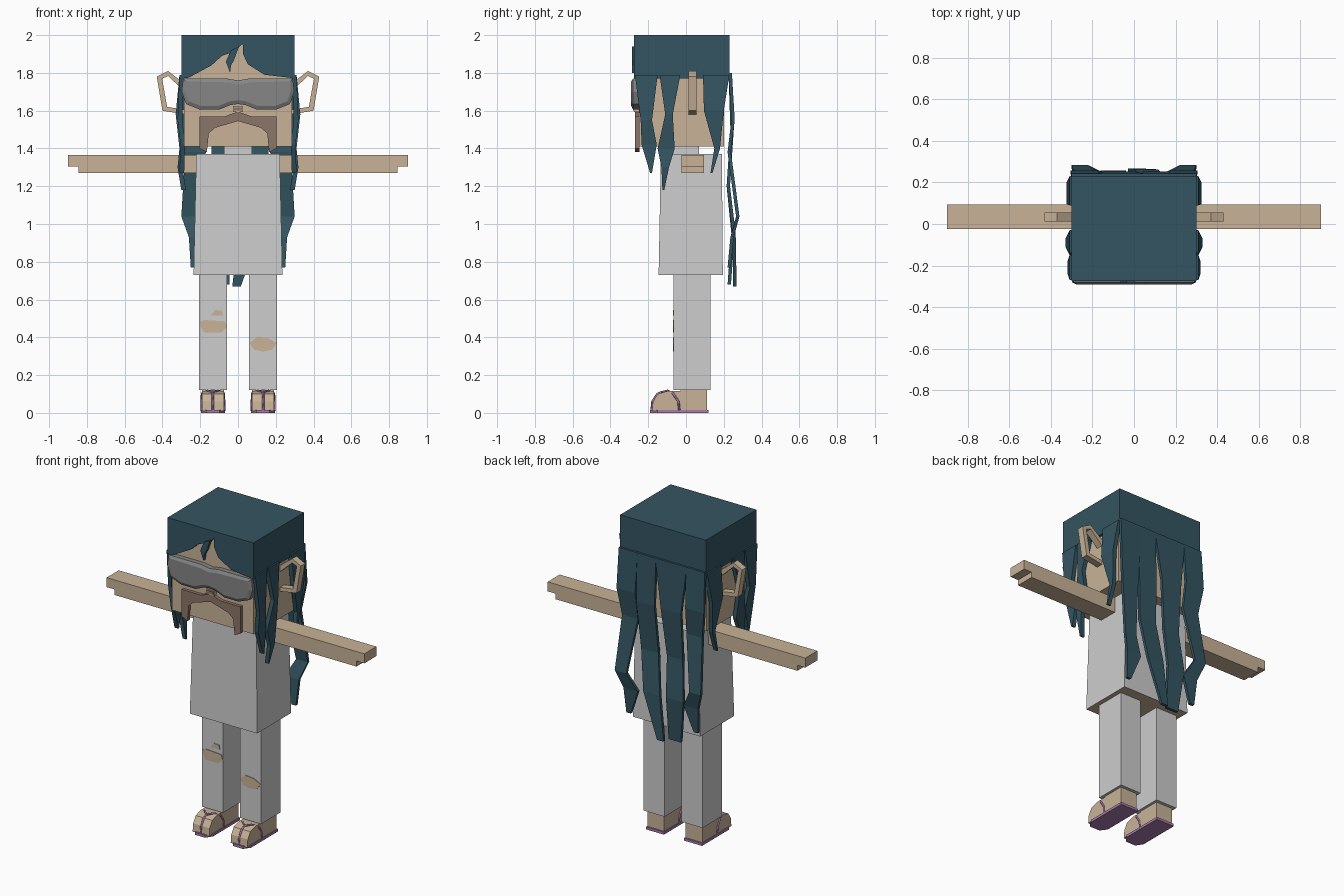
import bpy
import bmesh
from mathutils import Vector

cube = bpy.data.objects.get("Cube")
if cube:
    bpy.data.objects.remove(cube, do_unlink=True)


def material(name, r, g, b):
    mat = bpy.data.materials.new(name)
    mat.use_nodes = True
    mat.diffuse_color = (r, g, b, 1)
    shader = next(n for n in mat.node_tree.nodes if n.type == "BSDF_PRINCIPLED")
    shader.inputs["Base Color"].default_value = (r, g, b, 1)
    return mat


skin = material("skin", .58, .45, .31)
hair = material("teal_hair", .034, .09, .12)
cloth = material("pale_grey_cloth", .61, .61, .61)
lens = material("grey_lens", .24, .24, .24)
brown = material("brown_moustache", .26, .18, .14)
purple = material("purple_sandal", .4, .2, .42)


def finish(name, bm, *mats):
    bmesh.ops.recalc_face_normals(bm, faces=bm.faces)
    mesh = bpy.data.meshes.new(name)
    bm.to_mesh(mesh)
    bm.free()
    for mat in mats:
        mesh.materials.append(mat)
    obj = bpy.data.objects.new(name, mesh)
    bpy.context.collection.objects.link(obj)
    return obj


def box(name, xs, ys, zs, mat):
    bm = bmesh.new()
    bmesh.ops.create_cube(bm, size=1)
    for v in bm.verts:
        v.co = [rng[0] if c < 0 else rng[1] for c, rng in zip(v.co, (xs, ys, zs))]
    return finish(name, bm, mat)


def prism(name, outline, axis, start, end, mat, inset=None):
    """Extrude an outline (x,z when axis is y; y,z when axis is x)."""
    def place(p, d):
        return Vector((p[0], d, p[1]) if axis == "y" else (d, p[0], p[1]))
    bm = bmesh.new()
    a = [bm.verts.new(place(p, start)) for p in outline]
    b = [bm.verts.new(place(p, end)) for p in outline]
    front = bm.faces.new(a)
    bm.faces.new(b[::-1])
    for i in range(len(a)):
        j = (i + 1) % len(a)
        bm.faces.new((a[i], b[i], b[j], a[j]))
    if inset:
        bmesh.ops.recalc_face_normals(bm, faces=bm.faces)
        bmesh.ops.inset_region(bm, faces=[front], thickness=inset, depth=inset / 2)
    return finish(name, bm, mat)


def lock(name, stations, axis, thick, side=1):
    """Ribbon of hair; each station is (near edge, far edge, offset, height)."""
    bm = bmesh.new()
    rings = []
    for a, b, off, z in stations:
        ring = []
        for u, d in ((a, off), (b, off), (b, off + thick), (a, off + thick)):
            x, y = (u, d) if axis == "y" else (d, u)
            ring.append(bm.verts.new((x * side, y, z)))
        rings.append(ring)
    for r, s in zip(rings, rings[1:]):
        for i in range(4):
            j = (i + 1) % 4
            bm.faces.new((r[i], r[j], s[j], s[i]))
    bm.faces.new(rings[0])
    bm.faces.new(rings[-1])
    return finish(name, bm, hair)


def flip(points, side):
    return [(x * side, z) for x, z in points]


def symmetric(points):
    return points + [(-x, z) for x, z in reversed(points) if x]


# Head, neck and hair cap
box("head", (-.285, .285), (-.25, .2), (1.41, 1.97), skin)
box("neck", (-.075, .075), (-.065, .07), (1.35, 1.42), cloth)
box("hair_cap", (-.3, .3), (-.245, .23), (1.77, 2), hair)
prism("fringe", [(-.3, 2), (-.3, 1.77), (-.26, 1.775), (-.14, 1.84), (-.085, 1.89),
                 (-.015, 1.915), (.025, 1.955), (.026, 1.9), (.053, 1.845),
                 (.14, 1.79), (.27, 1.775), (.3, 1.77), (.3, 2)], "y", -.275, -.245, hair)
prism("forehead_lock", [(-.037, 1.92), (-.064, 1.86), (-.042, 1.8), (-.037, 1.84),
                        (-.02, 1.87), (.005, 1.94)], "y", -.285, -.265, hair)

# Side and back locks
lock_shapes = {
    "temple_lock": [(-.27, -.15, .285, 1.79), (-.24, -.18, .295, 1.55),
                    (-.235, -.155, .28, 1.42), (-.19, -.18, .285, 1.27)],
    "cheek_lock": [(-.14, -.03, .285, 1.79), (-.11, -.07, .305, 1.58),
                   (-.15, -.06, .285, 1.4), (-.13, -.09, .295, 1.3),
                   (-.125, -.115, .275, 1.18)],
    "nape_lock": [(.09, .23, .285, 1.79), (.095, .2, .3, 1.6),
                  (.15, .18, .285, 1.4), (.13, .14, .29, 1.27)],
}
outer_lock = [(.17, .3, .225, 1.8), (.175, .305, .24, 1.55), (.17, .28, .22, 1.38),
              (.22, .3, .265, 1.04), (.16, .26, .235, .93), (.22, .25, .22, .77)]
for side, label in ((1, "left"), (-1, "right")):
    for name, stations in lock_shapes.items():
        lock(f"{label}_{name}", stations, "x", .025, side)
    lock(f"{label}_outer_back_lock", outer_lock, "y", .018, side)
lock("inner_back_lock_left", [(.04, .175, .225, 1.8), (.045, .17, .235, 1.5),
                              (.03, .15, .215, 1.2), (0, .115, .245, .95),
                              (-.03, .015, .25, .67)], "y", .018)
lock("inner_back_lock_right", [(-.175, .045, .225, 1.8), (-.14, 0, .235, 1.5),
                               (-.14, -.03, .215, 1.2), (-.16, -.04, .24, .95),
                               (-.13, -.045, .22, .68)], "y", .018)

# Face details
glasses = symmetric([(0, 1.76), (.06, 1.77), (.29, 1.77), (.298, 1.7), (.275, 1.635),
                     (.2, 1.605), (.1, 1.605), (.04, 1.63), (0, 1.635)])
prism("glasses", glasses, "y", -.28, -.245, lens, inset=.02)
box("nose", (-.026, .026), (-.275, -.24), (1.592, 1.625), skin)
prism("nose_tip", symmetric([(0, 1.618), (.02, 1.618), (.02, 1.6), (0, 1.6)]),
      "y", -.28, -.274, brown)
moustache = symmetric([(0, 1.595), (.07, 1.57), (.205, 1.57), (.205, 1.4), (.165, 1.38),
                       (.155, 1.48), (.12, 1.51), (0, 1.545)])
prism("moustache", moustache, "y", -.27, -.245, brown)

# Torso with a bare underside
torso = box("torso", (-.235, .235), (-.145, .195), (.73, 1.37), cloth)
for v in torso.data.vertices:
    if v.co.z > 1:
        v.co.x *= .94
        v.co.y += .012 if v.co.y < 0 else -.005
torso.data.materials.append(skin)
for face in torso.data.polygons:
    if face.normal.z < -.9:
        face.material_index = 1

# Limbs and ears
ear = [(.28, 1.74), (.37, 1.81), (.43, 1.78), (.4, 1.6), (.28, 1.58),
       (.28, 1.605), (.375, 1.62), (.402, 1.77), (.37, 1.783), (.28, 1.7)]
arm = [(.2, 1.365), (.9, 1.365), (.9, 1.305), (.845, 1.305), (.845, 1.27), (.2, 1.27)]
foot = [(.11, .01), (.11, .125), (-.03, .125), (-.03, .115), (-.1, .115),
        (-.15, .1), (-.175, .06), (-.18, .01)]
for side, label in ((1, "left"), (-1, "right")):
    prism(f"{label}_ear", flip(ear, side), "y", .012, .055, skin)
    prism(f"{label}_arm", flip(arm, side), "y", -.025, .095, skin)
    mid = side * .133
    box(f"{label}_leg", (mid - .074, mid + .074), (-.065, .13), (.12, .735), cloth)
    prism(f"{label}_foot", foot, "x", mid - .058, mid + .058, skin)
    # Sandal sole with cut front corners
    sole = bmesh.new()
    rim = [sole.verts.new((mid + x, y, 0)) for x, y in
           ((-.063, .12), (.063, .12), (.063, -.15), (.035, -.19), (-.035, -.19), (-.063, -.15))]
    base = sole.faces.new(rim)
    top = bmesh.ops.extrude_face_region(sole, geom=[base])["geom"]
    for v in top:
        if isinstance(v, bmesh.types.BMVert):
            v.co.z = .016
    finish(f"{label}_sole", sole, purple)
    # Sandal straps
    straps = bpy.data.curves.new(f"{label}_straps", "CURVE")
    straps.dimensions = "3D"
    straps.bevel_depth = .006
    straps.bevel_resolution = 0
    paths = [[(s * .06, -.035, .01), (s * .06, -.04, .06), (s * .058, -.07, .105),
              (s * .03, -.1, .118), (0, -.125, .112)] for s in (-1, 1)]
    paths.append([(0, -.125, .112), (0, -.152, .1), (0, -.178, .06), (0, -.183, .01)])
    for path in paths:
        spline = straps.splines.new("POLY")
        spline.points.add(len(path) - 1)
        for point, (x, y, z) in zip(spline.points, path):
            point.co = (mid + x, y, z, 1)
    straps.materials.append(purple)
    strap_obj = bpy.data.objects.new(f"{label}_straps", straps)
    bpy.context.collection.objects.link(strap_obj)

# Torn knee openings
prism("right_knee_hole", [(-.2, .48), (-.18, .492), (-.07, .485), (-.06, .455), (-.09, .425),
                          (-.18, .425), (-.195, .45)], "y", -.069, -.064, skin)
prism("right_small_hole", [(-.145, .515), (-.12, .545), (-.085, .54), (-.08, .515)],
      "y", -.069, -.064, skin)
prism("left_knee_hole", [(.062, .37), (.1, .4), (.16, .395), (.205, .37), (.18, .335),
                         (.13, .325), (.085, .335)], "y", -.069, -.064, skin)
